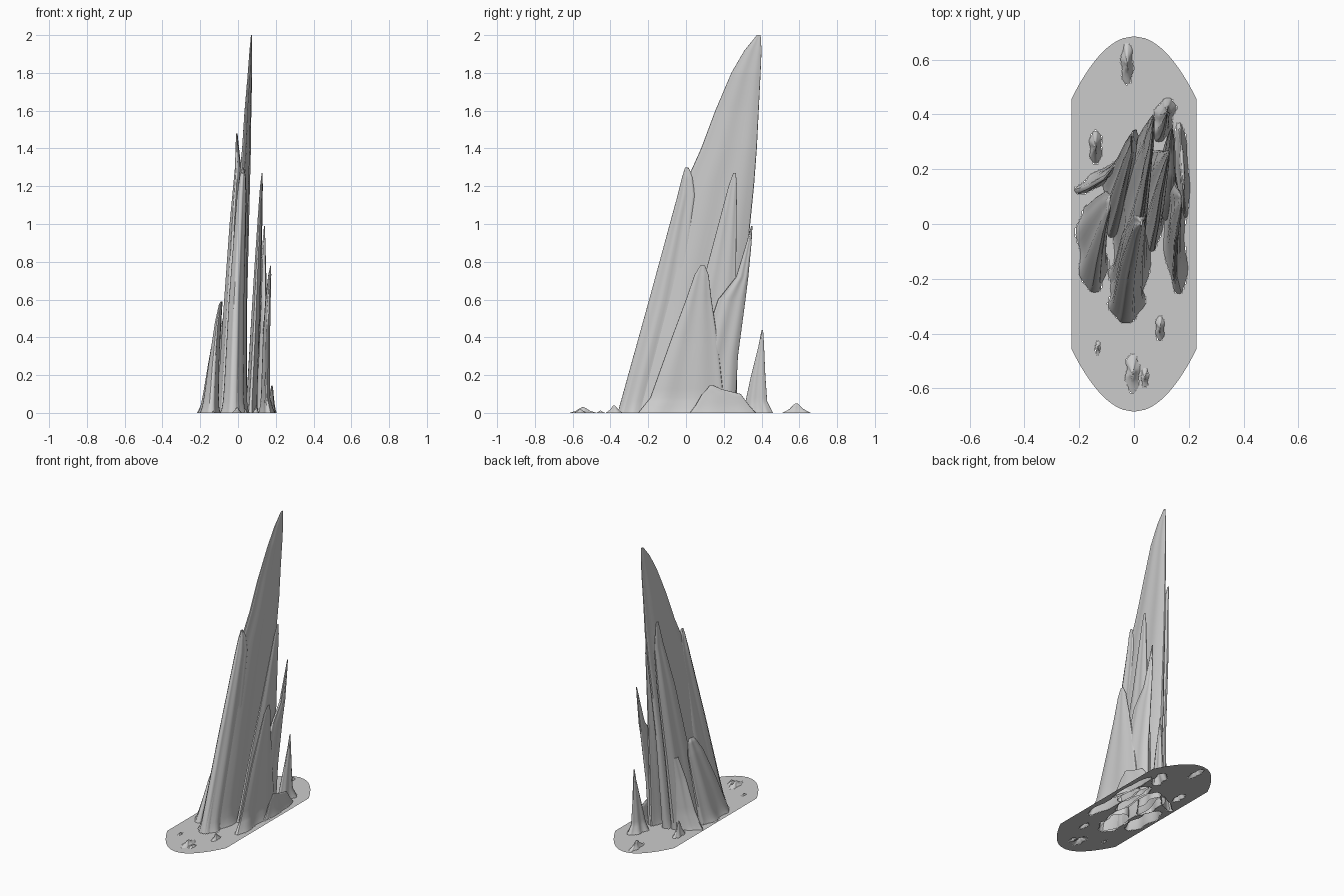
import bpy, bmesh, math

SIDES = 40
feet = []


def section(level, phase, ridge):
    """Ridged lens from end a to end b with half thickness t."""
    z, xa, ya, xb, yb, t = level
    t *= 1 + 0.25 * math.exp(-z / 0.03)
    ring = []
    for i in range(SIDES):
        a = 2 * math.pi * i / SIDES
        c, s = math.cos(a), math.sin(a)
        u = 0.5 - 0.5 * c
        w = math.copysign(abs(s) ** 0.8, s) * t
        w *= 1 + ridge * math.sin(6 * a + phase)
        ring.append((xa + (xb - xa) * u + w, ya + (yb - ya) * u, z))
    return ring


def spire(name, levels, phase=0.0, ridge=0.18, steps=7):
    """Loft a leaning rock blade through levels (z, xa, ya, xb, yb, t)."""
    rows = []
    for lo, hi in zip(levels, levels[1:]):
        for k in range(steps):
            f = (k / steps) ** (1.8 if lo[0] == 0 else 1)
            rows.append([p + (q - p) * f for p, q in zip(lo, hi)])
    rows.append(levels[-1])
    bm = bmesh.new()
    rings = [[bm.verts.new(p) for p in section(r, phase, ridge)] for r in rows]
    for a, b in zip(rings, rings[1:]):
        for i in range(SIDES):
            j = (i + 1) % SIDES
            bm.faces.new((a[i], a[j], b[j], b[i]))
    bm.faces.new(rings[-1])
    feet.append([v.co.to_2d() for v in rings[0]])
    bmesh.ops.recalc_face_normals(bm, faces=bm.faces)
    finish(name, bm)


def finish(name, bm):
    me = bpy.data.meshes.new(name)
    bm.to_mesh(me)
    bm.free()
    ob = bpy.data.objects.new(name, me)
    bpy.context.collection.objects.link(ob)
    bpy.ops.object.select_all(action='DESELECT')
    ob.select_set(True)
    bpy.context.view_layer.objects.active = ob
    bpy.ops.object.shade_smooth_by_angle(angle=math.radians(35))


# Tall main blade and the shoulder on its front edge
spire("main_blade", [
    (0, -0.025, -0.36, 0.0, 0.25, 0.055),
    (0.6, -0.01, -0.18, 0.015, 0.30, 0.040),
    (1.2, 0.02, -0.01, 0.045, 0.36, 0.024),
    (1.4, 0.035, 0.08, 0.055, 0.375, 0.018),
    (1.6, 0.045, 0.155, 0.06, 0.385, 0.014),
    (1.8, 0.06, 0.24, 0.067, 0.395, 0.010),
    (1.92, 0.066, 0.31, 0.07, 0.40, 0.006),
    (2.0, 0.07, 0.375, 0.072, 0.395, 0.002)], 0.4)
spire("front_shoulder", [
    (0, -0.03, -0.362, -0.02, -0.10, 0.052),
    (0.6, -0.012, -0.195, 0.0, 0.02, 0.038),
    (1.15, 0.015, -0.045, 0.025, 0.06, 0.022),
    (1.25, 0.022, -0.02, 0.028, 0.04, 0.014),
    (1.3, 0.026, -0.005, 0.028, 0.012, 0.004)], 1.2)

# Blade on the left flank of the main one
spire("left_flank_blade", [
    (0, -0.075, -0.05, -0.06, 0.23, 0.040),
    (0.5, -0.05, 0.05, -0.035, 0.27, 0.032),
    (1.0, -0.025, 0.17, -0.01, 0.325, 0.022),
    (1.3, -0.005, 0.26, 0.005, 0.345, 0.013),
    (1.48, -0.008, 0.32, -0.005, 0.34, 0.003)], 2.0)

# Low blades further left
spire("left_blade", [
    (0, -0.145, -0.25, -0.16, 0.07, 0.042),
    (0.25, -0.13, -0.14, -0.13, 0.10, 0.027),
    (0.48, -0.11, -0.03, -0.10, 0.12, 0.014),
    (0.57, -0.095, 0.03, -0.09, 0.11, 0.008),
    (0.59, -0.09, 0.05, -0.085, 0.09, 0.003)], 0.9)
spire("left_back_blade", [
    (0, -0.20, 0.11, -0.06, 0.22, 0.035),
    (0.12, -0.16, 0.13, -0.06, 0.22, 0.022),
    (0.35, -0.11, 0.16, -0.06, 0.23, 0.012),
    (0.5, -0.08, 0.2, -0.06, 0.24, 0.003)], 0.3)

# Right hand blades
spire("right_blade", [
    (0, 0.065, -0.10, 0.085, 0.27, 0.028),
    (0.4, 0.085, 0.0, 0.095, 0.27, 0.022),
    (0.75, 0.10, 0.105, 0.11, 0.265, 0.016),
    (1.05, 0.115, 0.185, 0.12, 0.268, 0.010),
    (1.2, 0.122, 0.225, 0.126, 0.27, 0.006),
    (1.27, 0.127, 0.25, 0.128, 0.264, 0.002)], 1.7)
spire("outer_right_blade", [
    (0, 0.165, -0.255, 0.13, 0.21, 0.032),
    (0.08, 0.152, -0.19, 0.135, 0.20, 0.022),
    (0.4, 0.155, -0.075, 0.145, 0.165, 0.017),
    (0.6, 0.163, 0.0, 0.155, 0.135, 0.012),
    (0.73, 0.17, 0.045, 0.166, 0.12, 0.007),
    (0.78, 0.174, 0.075, 0.173, 0.10, 0.002)], 2.6)
spire("rear_right_blade", [
    (0, 0.13, 0.0, 0.105, 0.26, 0.030),
    (0.3, 0.135, 0.07, 0.115, 0.275, 0.022),
    (0.6, 0.14, 0.17, 0.125, 0.315, 0.015),
    (0.72, 0.14, 0.265, 0.13, 0.33, 0.012),
    (0.9, 0.14, 0.32, 0.135, 0.347, 0.006),
    (0.99, 0.14, 0.345, 0.14, 0.352, 0.002)], 0.1)
spire("rear_spike", [
    (0, 0.09, 0.30, 0.125, 0.46, 0.030),
    (0.06, 0.10, 0.315, 0.12, 0.43, 0.020),
    (0.2, 0.11, 0.345, 0.12, 0.42, 0.013),
    (0.36, 0.118, 0.385, 0.12, 0.413, 0.006),
    (0.44, 0.12, 0.40, 0.12, 0.408, 0.002)], 1.1)
spire("low_right_wall", [
    (0, 0.185, 0.02, 0.165, 0.37, 0.020),
    (0.04, 0.185, 0.05, 0.168, 0.335, 0.014),
    (0.10, 0.182, 0.085, 0.172, 0.29, 0.009),
    (0.125, 0.181, 0.11, 0.178, 0.19, 0.006),
    (0.145, 0.18, 0.125, 0.18, 0.145, 0.003)], 0.5, 0.1, 4)

# Scattered small bumps: x, y, half length, half width, height
for n, (x, y, l, w, h) in enumerate([
        (-0.025, 0.585, 0.075, 0.017, 0.05), (-0.14, 0.28, 0.06, 0.018, 0.10),
        (0.095, -0.38, 0.045, 0.013, 0.04), (-0.005, -0.545, 0.07, 0.02, 0.03),
        (0.04, -0.56, 0.035, 0.010, 0.02), (-0.132, -0.452, 0.025, 0.007, 0.012)]):
    spire(f"small_bump_{n + 1}", [
        (0, x, y - l, x, y + l, w),
        (h * 0.4, x, y - l * 0.5, x, y + l * 0.5, w * 0.55),
        (h * 0.85, x, y - l * 0.22, x, y + l * 0.2, w * 0.28),
        (h, x, y - l * 0.06, x, y + l * 0.06, w * 0.08)], n, 0.15, 3)


# Flat ground sheet, left open under every foot
def inside(p, poly):
    hit = False
    for a, b in zip(poly, poly[1:] + poly[:1]):
        if (a.y > p.y) != (b.y > p.y):
            if p.x < a.x + (b.x - a.x) * (p.y - a.y) / (b.y - a.y):
                hit = not hit
    return hit


def half_width(y):
    return 0.228 * math.sqrt(max(0.00001, min(1, (0.685 - abs(y)) / 0.228)))


NX, NY = 70, 200
bm = bmesh.new()
grid = []
for j in range(NY + 1):
    y = -0.685 + 1.37 * j / NY
    grid.append([bm.verts.new(((2 * i / NX - 1) * half_width(y), y, 0))
                 for i in range(NX + 1)])
for a, b in zip(grid, grid[1:]):
    for i in range(NX):
        corners = (a[i], a[i + 1], b[i + 1], b[i])
        mid = sum((v.co for v in corners[1:]), corners[0].co.copy()) / 4
        if not any(inside(mid, f) for f in feet):
            bm.faces.new(corners)
bmesh.ops.delete(bm, geom=[v for v in bm.verts if not v.link_faces], context='VERTS')
finish("ground_sheet", bm)
